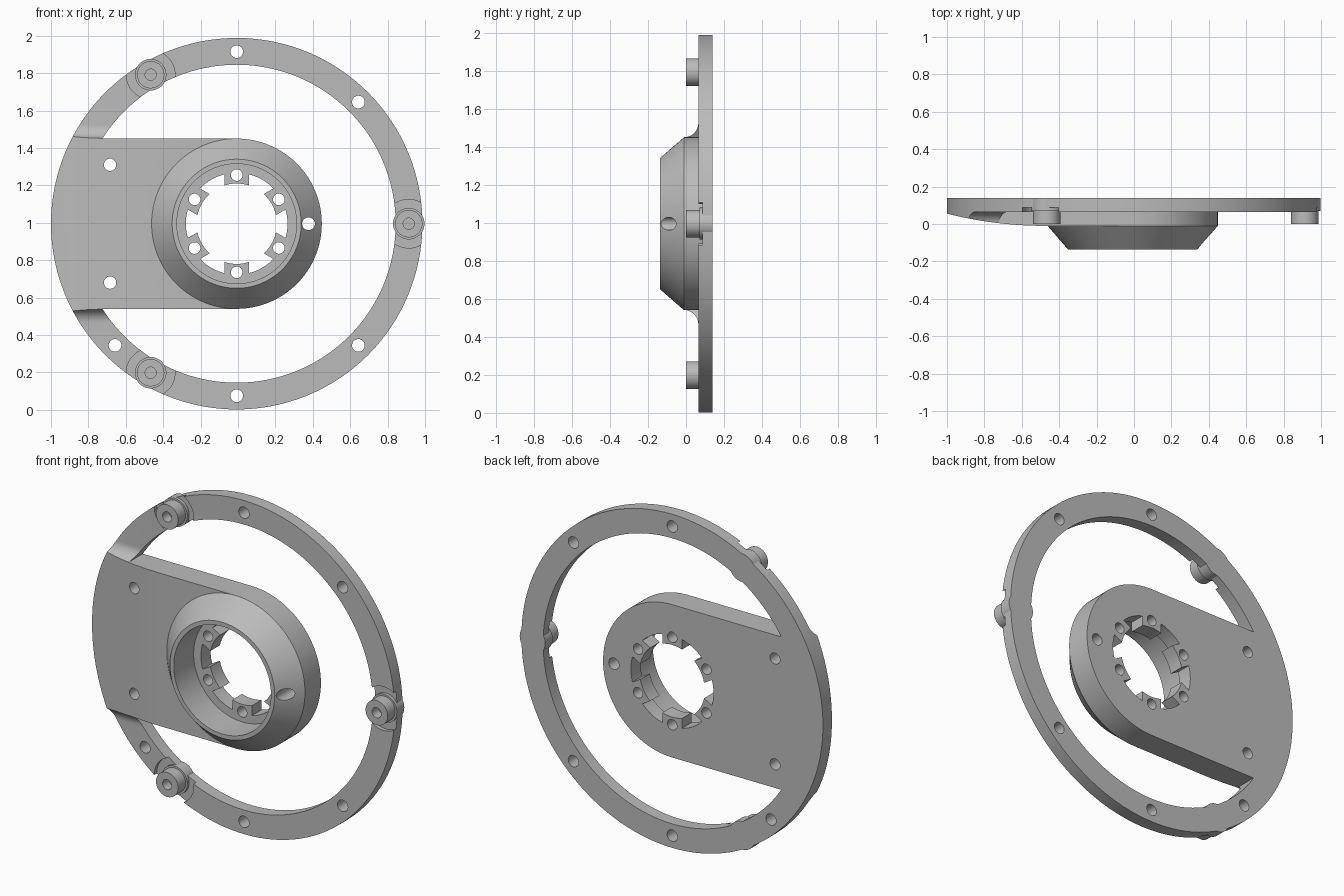
import bpy, bmesh
from math import sin, cos, asin, pi, radians
from mathutils import Vector

cube = bpy.data.objects.get("Cube")
if cube:
    bpy.data.objects.remove(cube, do_unlink=True)

CX, CZ = -0.007, 0.995          # centre of the ring
R_OUT, R_IN, R_HUB = 0.993, 0.85, 0.455
FRONT, RING_FRONT, BACK = -0.01, 0.065, 0.14
BOLT_R = 0.92                   # radius of the ring's bolt circle

grey = bpy.data.materials.new("plain grey")
grey.use_nodes = True
grey.diffuse_color = (0.5, 0.5, 0.5, 1)
grey.node_tree.nodes["Principled BSDF"].inputs["Base Color"].default_value = (0.5, 0.5, 0.5, 1)


def arc(r, a0, a1, n, cx=0, cz=0):
    return [(cx + r * cos(a0 + (a1 - a0) * i / n), cz + r * sin(a0 + (a1 - a0) * i / n))
            for i in range(n + 1)]


def circle(r, cx=0, cz=0, n=128):
    return arc(r, 0, 2 * pi, n, cx, cz)[:-1]


def prism(name, pts, a, b, place=lambda u, v, d: (u, d, v), taper=1):
    """Extrude a 2D outline from depth a to b; taper scales the outline at a."""
    bm = bmesh.new()
    rings = []
    for depth, k in ((a, taper), (b, 1)):
        rings.append([bm.verts.new(Vector(place(u * k, v * k, depth)) + Vector((CX, 0, CZ)))
                      for u, v in pts])
    n = len(pts)
    for i in range(n):
        j = (i + 1) % n
        bm.faces.new((rings[0][i], rings[0][j], rings[1][j], rings[1][i]))
    bm.faces.new(rings[0][::-1])
    bm.faces.new(rings[1])
    bmesh.ops.recalc_face_normals(bm, faces=bm.faces)
    me = bpy.data.meshes.new(name)
    bm.to_mesh(me)
    bm.free()
    me.materials.append(grey)
    ob = bpy.data.objects.new(name, me)
    bpy.context.collection.objects.link(ob)
    return ob


def combine(ob, other, op):
    """Apply a boolean and drop the second solid."""
    mod = ob.modifiers.new("bool", 'BOOLEAN')
    mod.object, mod.operation, mod.solver = other, op, 'EXACT'
    bpy.context.view_layer.update()
    me = bpy.data.meshes.new_from_object(ob.evaluated_get(bpy.context.evaluated_depsgraph_get()))
    ob.modifiers.clear()
    ob.data = me
    bpy.data.objects.remove(other, do_unlink=True)


def polar(r, deg):
    return r * cos(radians(deg)), r * sin(radians(deg))


def drill(ob, x, z, r, a=-0.3, b=0.3, n=32):
    combine(ob, prism("drill", circle(r, x, z, n), a, b), 'DIFFERENCE')


# Arm with a rounded end, running past the rim on the left
outline = [(-1.1, -R_HUB)] + arc(R_HUB, -pi / 2, pi / 2, 64) + [(-1.1, R_HUB)]
frame = prism("frame", outline, FRONT, BACK)

# Concave fillets between the arm sides and the ring face
fr = RING_FRONT - FRONT
for s in (1, -1):
    prof = [(0.44, 0.09), (0.44, FRONT)] + arc(fr, pi, pi / 2, 12, R_HUB + fr, FRONT) + [(R_HUB + fr, 0.09)]
    fillet = prism("fillet", prof, -1.1, -0.6, lambda u, v, d, s=s: (d, v, u * s))
    drill(fillet, 0, 0, R_IN, n=128)
    combine(frame, fillet, 'UNION')
combine(frame, prism("rim_trim", circle(R_OUT), -0.3, 0.3), 'INTERSECT')

# Front of the arm sweeps back towards the rim
steps = [i / 16 for i in range(17)]
sweep = [(-0.47 - 0.56 * t, FRONT + 0.075 * t * t) for t in steps]
sweep += [(-1.2, FRONT + 0.075), (-1.2, -0.3), (-0.47, -0.3)]
combine(frame, prism("sweep", sweep, -1, 1, lambda u, v, d: (u, v, d)), 'DIFFERENCE')

# Outer ring
ring = prism("ring", circle(R_OUT), RING_FRONT, BACK)
drill(ring, 0, 0, R_IN, n=128)
combine(frame, ring, 'UNION')

# Conical hub with a wide bore
combine(frame, prism("hub", circle(R_HUB), -0.137, FRONT, taper=0.345 / R_HUB), 'UNION')
drill(frame, 0, 0, 0.32, -0.3, 0.05, 128)

# Centre opening with six inward tabs
opening = []
for k in range(6):
    mid = radians(30 + 60 * k)
    h_in, h_out = asin(0.065 / 0.215), asin(0.065 / 0.272)
    opening += arc(0.215, mid - h_in, mid + h_in, 6)
    opening += arc(0.272, mid + h_out, mid + pi / 3 - h_out, 8)
combine(frame, prism("opening", opening, -0.3, 0.3), 'DIFFERENCE')

# Screw holes in tabs, hub, arm and ring
for k in range(6):
    drill(frame, *polar(0.26, 30 + 60 * k), 0.031)
drill(frame, 0.384, 0, 0.034)
for s in (1, -1):
    drill(frame, -0.677, 0.315 * s, 0.033)
for deg in (90, 45, -45, -90, -135):
    drill(frame, *polar(BOLT_R, deg), 0.034)

# Round recesses with studs standing in them
studs = []
for name, deg in (("left_stud", 0), ("upper_stud", 120), ("lower_stud", 240)):
    x, z = polar(BOLT_R, deg)
    drill(frame, x, z, 0.13, -0.05, 0.088, 64)
    combine(frame, prism("stud_base", circle(0.084, x, z, 48), 0.07, BACK), 'UNION')
    stud = prism(name, circle(0.073, x, z, 48), 0, 0.1)
    drill(stud, x, z, 0.03, -0.1, 0.06)
    studs.append(stud)

# Smooth the curved walls, keep hard edges
for ob in [frame] + studs:
    bpy.ops.object.select_all(action='DESELECT')
    ob.select_set(True)
    bpy.context.view_layer.objects.active = ob
    bpy.ops.object.shade_smooth_by_angle(angle=radians(25))
